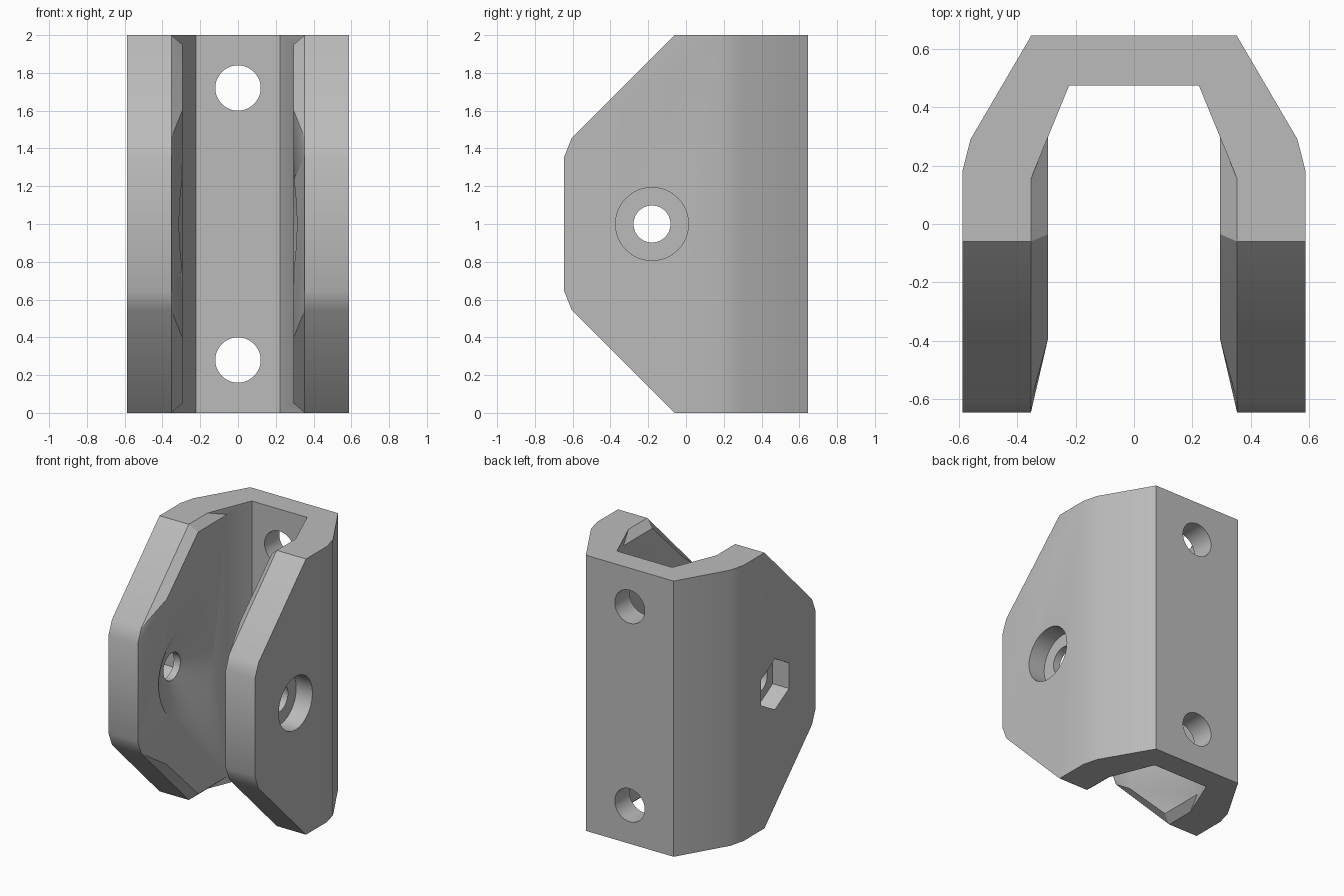
import bpy, bmesh, math
from mathutils import Vector, Matrix

if "Cube" in bpy.data.objects:
    bpy.data.objects.remove(bpy.data.objects["Cube"], do_unlink=True)

grey = bpy.data.materials.new("plain_grey")
grey.use_nodes = True
grey.diffuse_color = (0.5, 0.5, 0.5, 1)
grey.node_tree.nodes["Principled BSDF"].inputs["Base Color"].default_value = (0.5, 0.5, 0.5, 1)


def finish(bm, name):
    bmesh.ops.recalc_face_normals(bm, faces=bm.faces)
    mesh = bpy.data.meshes.new(name)
    bm.to_mesh(mesh)
    bm.free()
    obj = bpy.data.objects.new(name, mesh)
    bpy.context.collection.objects.link(obj)
    mesh.materials.append(grey)
    return obj


def prism(name, outline, offset):
    """Extrude a closed 3D outline along an offset."""
    bm = bmesh.new()
    face = bm.faces.new([bm.verts.new(p) for p in outline])
    new = bmesh.ops.extrude_face_region(bm, geom=[face])["geom"]
    moved = [v for v in new if isinstance(v, bmesh.types.BMVert)]
    bmesh.ops.translate(bm, verts=moved, vec=offset)
    return finish(bm, name)


def hull(name, points):
    bm = bmesh.new()
    for p in points:
        bm.verts.new(p)
    bmesh.ops.convex_hull(bm, input=bm.verts)
    bmesh.ops.dissolve_limit(bm, angle_limit=0.01, verts=bm.verts, edges=bm.edges)
    return finish(bm, name)


def rod(name, start, end, r1, r2, sides=64):
    """Cylinder, cone or hexagon between two points."""
    a, b = Vector(start), Vector(end)
    bm = bmesh.new()
    turn = (b - a).to_track_quat("Z", "Y").to_matrix().to_4x4()
    bmesh.ops.create_cone(bm, cap_ends=True, segments=sides, radius1=r1, radius2=r2,
                          depth=(b - a).length, matrix=Matrix.Translation((a + b) / 2) @ turn)
    return finish(bm, name)


def combine(target, tool, operation):
    mod = target.modifiers.new("combine", "BOOLEAN")
    mod.operation, mod.solver, mod.object = operation, "EXACT", tool
    bpy.context.view_layer.objects.active = target
    bpy.ops.object.modifier_apply(modifier=mod.name)
    bpy.data.objects.remove(tool, do_unlink=True)


def mirror_z(half):
    """Complete a lower (y, z) outline with its upper half about z = 1."""
    return half + [(y, 2 - z) for y, z in reversed(half)]


# U-shaped channel
half = [(0.352, 0.645), (0.56, 0.29), (0.588, 0.18), (0.588, -0.8),
        (0.353, -0.8), (0.353, 0.155), (0.222, 0.475)]
right_side = half
left_side = [(-x, y) for x, y in reversed(half)]
bracket = prism("clevis_bracket", [(x, y, -0.1) for x, y in right_side + left_side], (0, 0, 2.2))

# Sloped arm ends
side = mirror_z([(0.8, 0), (-0.06, 0), (-0.605, 0.545), (-0.645, 0.645)])
combine(bracket, prism("side_shape", [(-1, y, z) for y, z in side], (2, 0, 0)), "INTERSECT")

# Raised bevelled pads inside the arms
rim = mirror_z([(0.4, 0), (-0.06, 0), (-0.605, 0.545), (-0.645, 0.645)])
crest = mirror_z([(0.4, 0.05), (-0.035, 0.05), (-0.395, 0.4)])
root = mirror_z([(0.38, 0.1), (0, 0.1), (-0.5, 0.6)])
for s in (-1, 1):
    layers = ((0.353, rim), (0.295, crest), (0.42, root))
    pad = hull("pad", [(s * x, y, z) for x, outline in layers for y, z in outline])
    combine(bracket, pad, "UNION")

# Pivot holes with conical dishes on the inner faces
py, pz = -0.18, 1.0
for s in (-1, 1):
    combine(bracket, rod("dish", (s * 0.255, py, pz), (s * 0.405, py, pz), 0.4, 0.1), "DIFFERENCE")
    combine(bracket, rod("pivot", (s * 0.35, py, pz), (s * 0.7, py, pz), 0.098, 0.098), "DIFFERENCE")

# Round bolt-head recess on the left, hexagonal nut recess on the right
combine(bracket, rod("head_recess", (0.458, py, pz), (0.7, py, pz), 0.193, 0.193), "DIFFERENCE")
nut = [(-0.7, py + 0.185 * math.sin(i * math.pi / 3), pz + 0.185 * math.cos(i * math.pi / 3))
       for i in range(6)]
combine(bracket, prism("nut_recess", nut, (0.242, 0, 0)), "DIFFERENCE")

# Mounting holes through the back wall
for z in (0.28, 1.72):
    combine(bracket, rod("mount_hole", (0, 0.4, z), (0, 0.8, z), 0.12, 0.12), "DIFFERENCE")

# Smooth shading with sharp edges kept
bpy.ops.object.select_all(action="DESELECT")
bracket.select_set(True)
bpy.context.view_layer.objects.active = bracket
bpy.ops.object.shade_smooth_by_angle(angle=math.radians(30))
